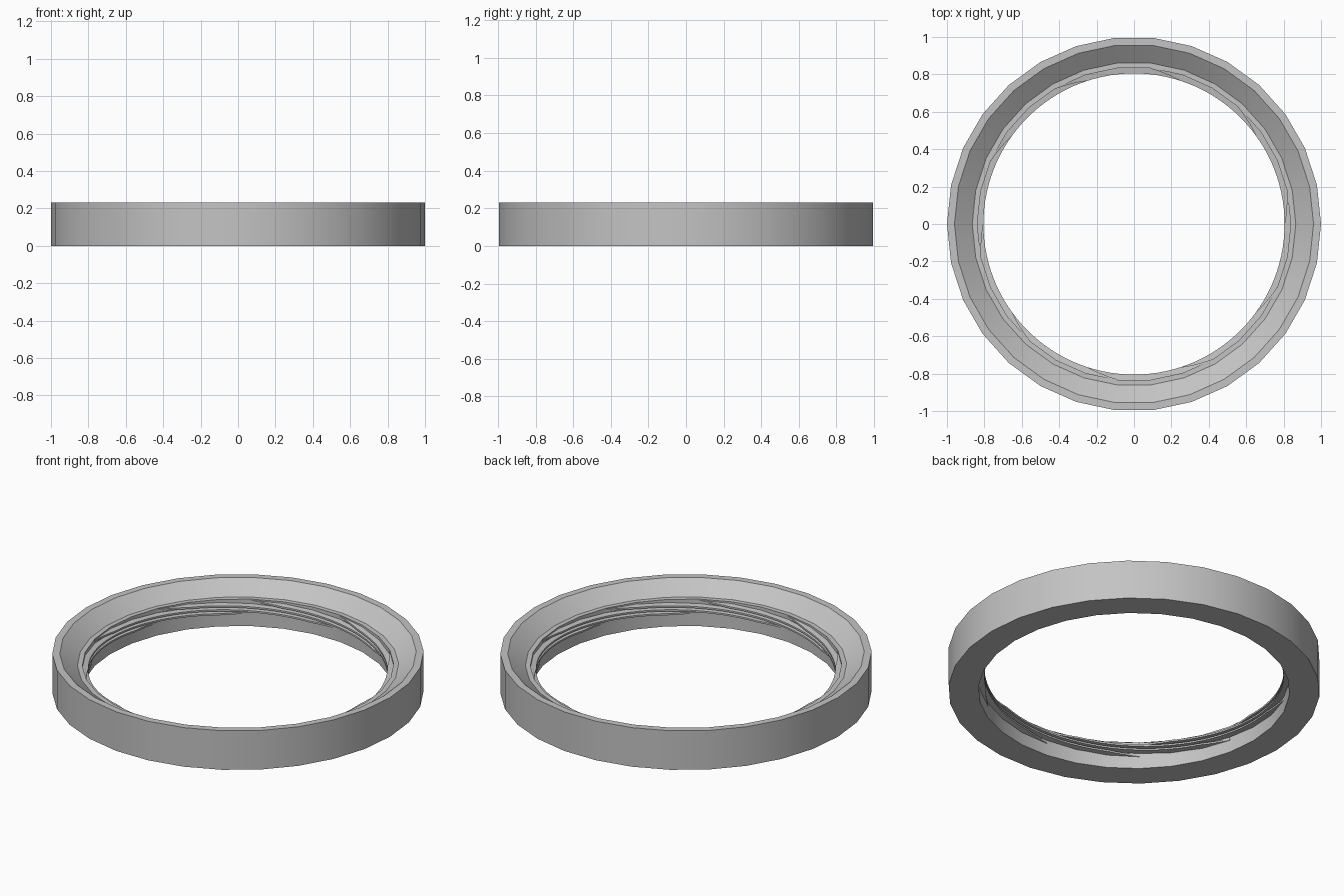
import bpy
import bmesh
from math import sin, cos, radians

cube = bpy.data.objects.get("Cube")
if cube:
    bpy.data.objects.remove(cube, do_unlink=True)

grey = bpy.data.materials.new("plain grey")
grey.use_nodes = True
colour = (0.55, 0.55, 0.55, 1)
grey.diffuse_color = colour
grey.node_tree.nodes["Principled BSDF"].inputs["Base Color"].default_value = colour


def loft(name, sections, closed):
    """Skin a list of equal cross-sections, each a loop of points."""
    bm = bmesh.new()
    loops = [[bm.verts.new(p) for p in s] for s in sections]
    pairs = list(zip(loops, loops[1:]))
    if closed:
        pairs.append((loops[-1], loops[0]))
    else:
        bm.faces.new(loops[0])
        bm.faces.new(loops[-1])
    n = len(loops[0])
    for a, b in pairs:
        for i in range(n):
            j = (i + 1) % n
            bm.faces.new((a[i], a[j], b[j], b[i]))
    bmesh.ops.recalc_face_normals(bm, faces=bm.faces)
    mesh = bpy.data.meshes.new(name)
    bm.to_mesh(mesh)
    bm.free()
    mesh.materials.append(grey)
    obj = bpy.data.objects.new(name, mesh)
    bpy.context.collection.objects.link(obj)
    bpy.ops.object.select_all(action='DESELECT')
    obj.select_set(True)
    bpy.context.view_layer.objects.active = obj
    bpy.ops.object.shade_smooth_by_angle(angle=radians(25))
    return obj


def section(angle, profile):
    a = radians(angle)
    return [(r * cos(a), r * sin(a), z) for r, z in profile]


# Ring body: outer wall, top rim, sloping funnel, ledge and inner wall
SIDES = 30
profile = [(1, 0), (1, 0.232), (0.96, 0.232), (0.865, 0.16), (0.838, 0.16), (0.838, 0)]
loft("ring_body", [section(i * 360 / SIDES, profile) for i in range(SIDES)], True)

# Overlapping inner screw threads, each falling clockwise and tapered at both ends
STARTS, SPAN, STEP, TAPER = 10, 108, 3, 12
TOP, DROP = 0.148, 0.07
for k in range(STARTS):
    start = 12 + k * 360 / STARTS
    sections = []
    for turn in range(0, SPAN + 1, STEP):
        grow = min(1, turn / TAPER, (SPAN - turn) / TAPER)
        crest = 0.836 - 0.031 * grow
        z = TOP - DROP * turn / SPAN
        sections.append(section(start - turn, [
            (0.848, z - 0.011), (crest, z - 0.005), (crest, z + 0.005), (0.848, z + 0.011)]))
    loft(f"inner_thread_{k + 1}", sections, False)
